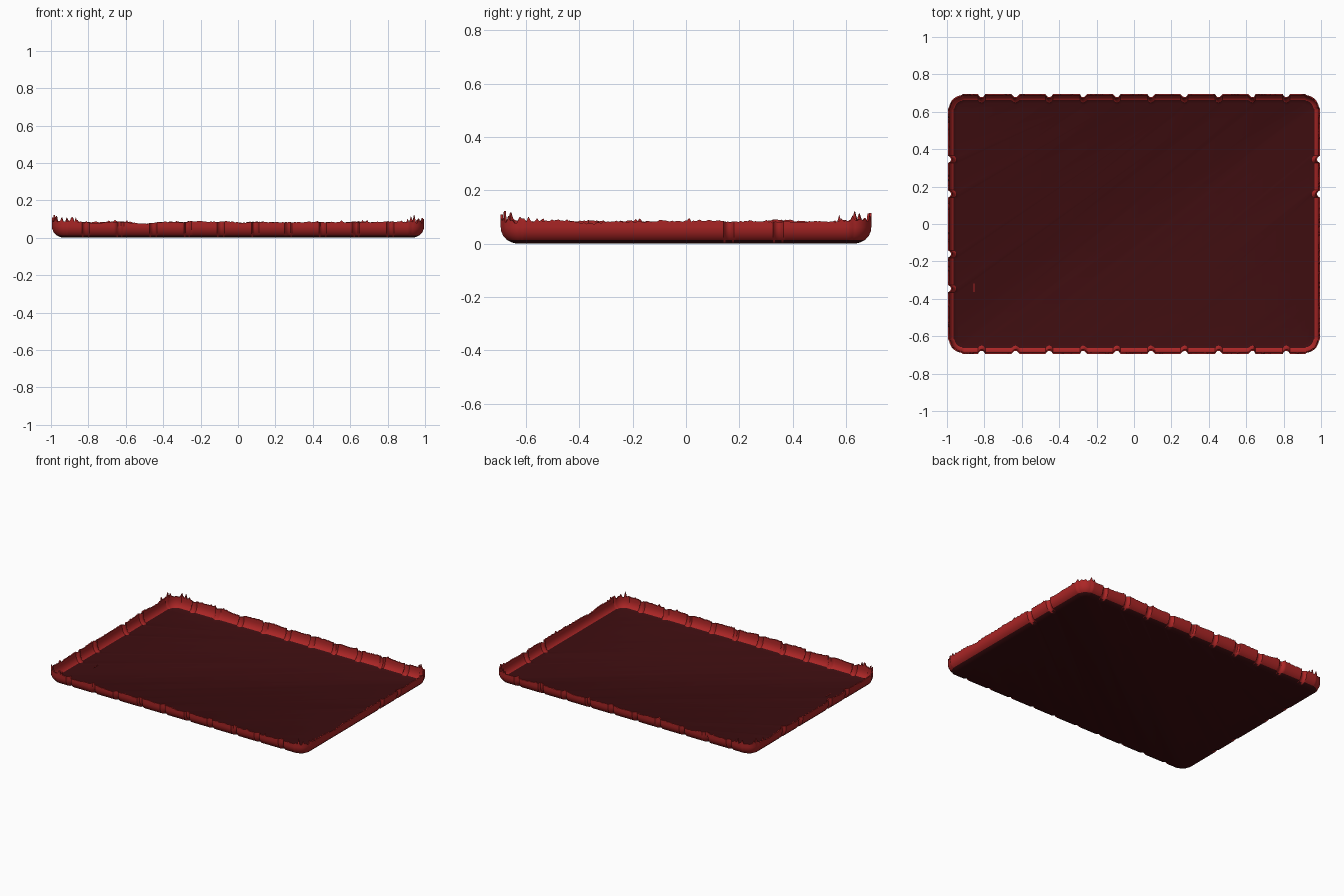
import bpy, bmesh, math, random
from mathutils import Vector, noise

random.seed(4)
cube = bpy.data.objects.get("Cube")
if cube:
    bpy.data.objects.remove(cube, do_unlink=True)


def material(name, color):
    mat = bpy.data.materials.new(name)
    mat.use_nodes = True
    mat.diffuse_color = color
    bsdf = mat.node_tree.nodes["Principled BSDF"]
    bsdf.inputs["Base Color"].default_value = color
    bsdf.inputs["Roughness"].default_value = 0.6
    return mat


red = material("wall red", (0.41, 0.019, 0.019, 1))
dark = material("floor dark red", (0.047, 0.004, 0.005, 1))

HX, HY, R = 0.995, 0.695, 0.08
STEP = 0.008
GROOVE_R = 0.017
LONG_GROOVES = [-0.815 + 0.181 * i for i in range(10)]
LEFT_GROOVES = [0.16, 0.345]
RIGHT_GROOVES = [-0.345, -0.16, 0.16, 0.345]


def groove(t, places):
    # round vertical flute, as depth below the wall plane
    d = min(abs(t - p) for p in places)
    return math.sqrt(max(0, GROOVE_R ** 2 - d * d))


# Outline: position, outward normal, flute depth, closeness to a corner
outline = []


def add_side(start, end, normal, places):
    a, b = Vector(start), Vector(end)
    count = int((b - a).length / STEP)
    for i in range(count + 1):
        p = a.lerp(b, i / count)
        t = p.x if normal[1] else p.y
        near = max(0, 1 - min((p - a).length, (b - p).length) / 0.12)
        outline.append((p, Vector(normal), groove(t, places), near))


def add_corner(cx, cy, angle):
    for i in range(1, 12):
        a = angle + math.pi / 2 * i / 12
        n = Vector((math.cos(a), math.sin(a)))
        outline.append((Vector((cx, cy)) + n * R, n, 0.006, 1))


cx, cy = HX - R, HY - R
add_side((HX, -cy), (HX, cy), (1, 0), LEFT_GROOVES)
add_corner(cx, cy, 0)
add_side((cx, HY), (-cx, HY), (0, 1), LONG_GROOVES)
add_corner(-cx, cy, math.pi / 2)
add_side((-HX, cy), (-HX, -cy), (-1, 0), RIGHT_GROOVES)
add_corner(-cx, -cy, math.pi)
add_side((-cx, -HY), (cx, -HY), (0, -1), LONG_GROOVES)
add_corner(cx, -cy, math.pi * 1.5)


# Ragged rim height: gentle waves, fine chips, and spikes gathered at corners
def rim_height(p, near):
    z = 0.083 + 0.012 * noise.noise(Vector((p.x * 7, p.y * 7, 3)))
    z += random.uniform(-0.003, 0.003)
    if random.random() < 0.05 + 0.3 * near:
        z += random.uniform(0.003, 0.012 + 0.025 * near)
    return z


rim = [rim_height(p, near) for p, n, g, near in outline]

# Cross-section: inset, height, flute strength; None is the ragged rim
profile = [
    (0.060, 0.0, 0.3), (0.042, 0.004, 0.6), (0.024, 0.013, 0.9),
    (0.010, 0.028, 1), (0.002, 0.046, 1), (0.0, 0.062, 1),
    (0.0, None, 1), (0.008, None, 1),
    (0.008, 0.062, 1), (0.011, 0.046, 1), (0.018, 0.030, 1),
    (0.031, 0.018, 0.8), (0.052, 0.012, 0.3),
]

bm = bmesh.new()
rings = []
for inset, z, strength in profile:
    ring = []
    for (p, n, g, near), top in zip(outline, rim):
        q = p - n * (inset + g * strength)
        ring.append(bm.verts.new((q.x, q.y, top if z is None else z)))
    rings.append(ring)
count = len(outline)
for lower, upper in zip(rings, rings[1:]):
    for i in range(count):
        j = (i + 1) % count
        bm.faces.new((lower[i], lower[j], upper[j], upper[i]))
bm.faces.new(list(reversed(rings[0])))
bm.faces.new(rings[-1])
bm.normal_update()

# Floor and flat underside are dark, walls are red
for f in bm.faces:
    flat = abs(f.normal.z) > 0.8
    f.material_index = 1 if flat and f.calc_center_median().z < 0.03 else 0

mesh = bpy.data.meshes.new("tray")
bm.to_mesh(mesh)
bm.free()
mesh.materials.append(red)
mesh.materials.append(dark)
tray = bpy.data.objects.new("tray", mesh)
bpy.context.collection.objects.link(tray)
bpy.context.view_layer.objects.active = tray
tray.select_set(True)
bpy.ops.object.shade_smooth_by_angle(angle=math.radians(35))

# Small loose sliver lying on the floor
bpy.ops.mesh.primitive_cube_add(size=1, location=(-0.855, -0.34, 0.013))
sliver = bpy.context.object
sliver.name = "floor_sliver"
sliver.scale = (0.004, 0.045, 0.004)
sliver.data.materials.append(red)
